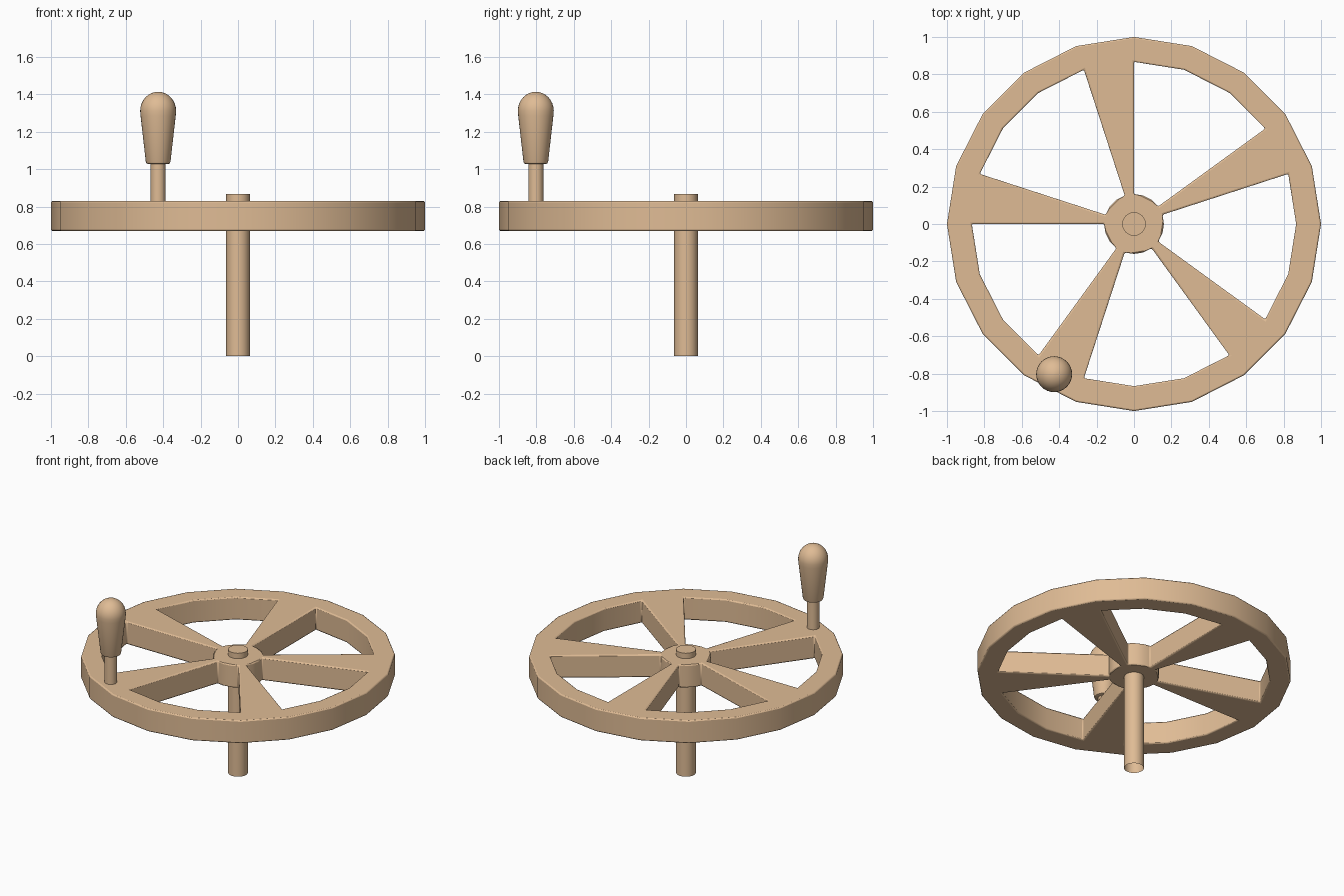
import bpy, bmesh
from math import sin, cos, pi

if "Cube" in bpy.data.objects:
    bpy.data.objects.remove(bpy.data.objects["Cube"])

tan = bpy.data.materials.new("tan")
tan.diffuse_color = (0.74, 0.50, 0.30, 1)
tan.use_nodes = True
tan.node_tree.nodes["Principled BSDF"].inputs["Base Color"].default_value = tan.diffuse_color


def finish(name, bm, angle=30):
    bmesh.ops.recalc_face_normals(bm, faces=bm.faces[:])
    me = bpy.data.meshes.new(name)
    bm.to_mesh(me)
    bm.free()
    ob = bpy.data.objects.new(name, me)
    bpy.context.collection.objects.link(ob)
    me.materials.append(tan)
    bpy.ops.object.select_all(action='DESELECT')
    ob.select_set(True)
    bpy.context.view_layer.objects.active = ob
    bpy.ops.object.shade_smooth_by_angle(angle=angle * pi / 180)
    return ob


def lathe(name, profile, centre=(0, 0), sides=32, cap_bottom=True):
    """Revolve (radius, z) points from bottom to top; the top is capped."""
    bm = bmesh.new()
    rings = [[bm.verts.new((centre[0] + r * cos(2 * pi * i / sides),
                            centre[1] + r * sin(2 * pi * i / sides), z))
              for i in range(sides)] for r, z in profile]
    for a, b in zip(rings, rings[1:]):
        for i in range(sides):
            j = (i + 1) % sides
            bm.faces.new((a[i], a[j], b[j], b[i]))
    bm.faces.new(rings[-1])
    if cap_bottom:
        bm.faces.new(rings[0][::-1])
    return finish(name, bm)


# Wheel: 20-sided rim, five tapering spokes and hub, cut from one flat plan
N, Z0, Z1 = 20, 0.67, 0.83
bm = bmesh.new()
outer, inner, hub = [[bm.verts.new((r * cos(2 * pi * i / N), r * sin(2 * pi * i / N), Z0))
                      for i in range(N)] for r in (1.0, 0.867, 0.16)]
for i in range(N):
    j = (i + 1) % N
    bm.faces.new((outer[i], outer[j], inner[j], inner[i]))
    if i % 4 == 1:
        bm.faces.new((inner[i], inner[j], hub[j], hub[i]))
bm.faces.new(hub)
bmesh.ops.recalc_face_normals(bm, faces=bm.faces[:])
ext = bmesh.ops.extrude_face_region(bm, geom=bm.faces[:], use_keep_orig=True)
bmesh.ops.translate(bm, vec=(0, 0, Z1 - Z0),
                    verts=[v for v in ext["geom"] if isinstance(v, bmesh.types.BMVert)])
wheel = finish("wheel", bm)
bev = wheel.modifiers.new("soft_edges", 'BEVEL')
bev.width = 0.013
bev.segments = 2
bev.limit_method = 'ANGLE'
bev.angle_limit = 30 * pi / 180
wheel.modifiers.move(len(wheel.modifiers) - 1, 0)

# Central shaft, open at the foot
lathe("shaft", [(0.063, 0), (0.063, 0.868)], cap_bottom=False)

# Crank handle: pin and rounded grip
P = (-0.427, -0.803)
lathe("handle_pin", [(0.04, 0.80), (0.04, 1.06)], P)
dome = [(0.096 * cos(a * pi / 16), 1.312 + 0.102 * sin(a * pi / 16)) for a in range(8)]
lathe("handle_grip", [(0.055, 1.028), (0.062, 1.031), (0.066, 1.04), (0.094, 1.285)]
      + dome + [(0.004, 1.414)], P)
